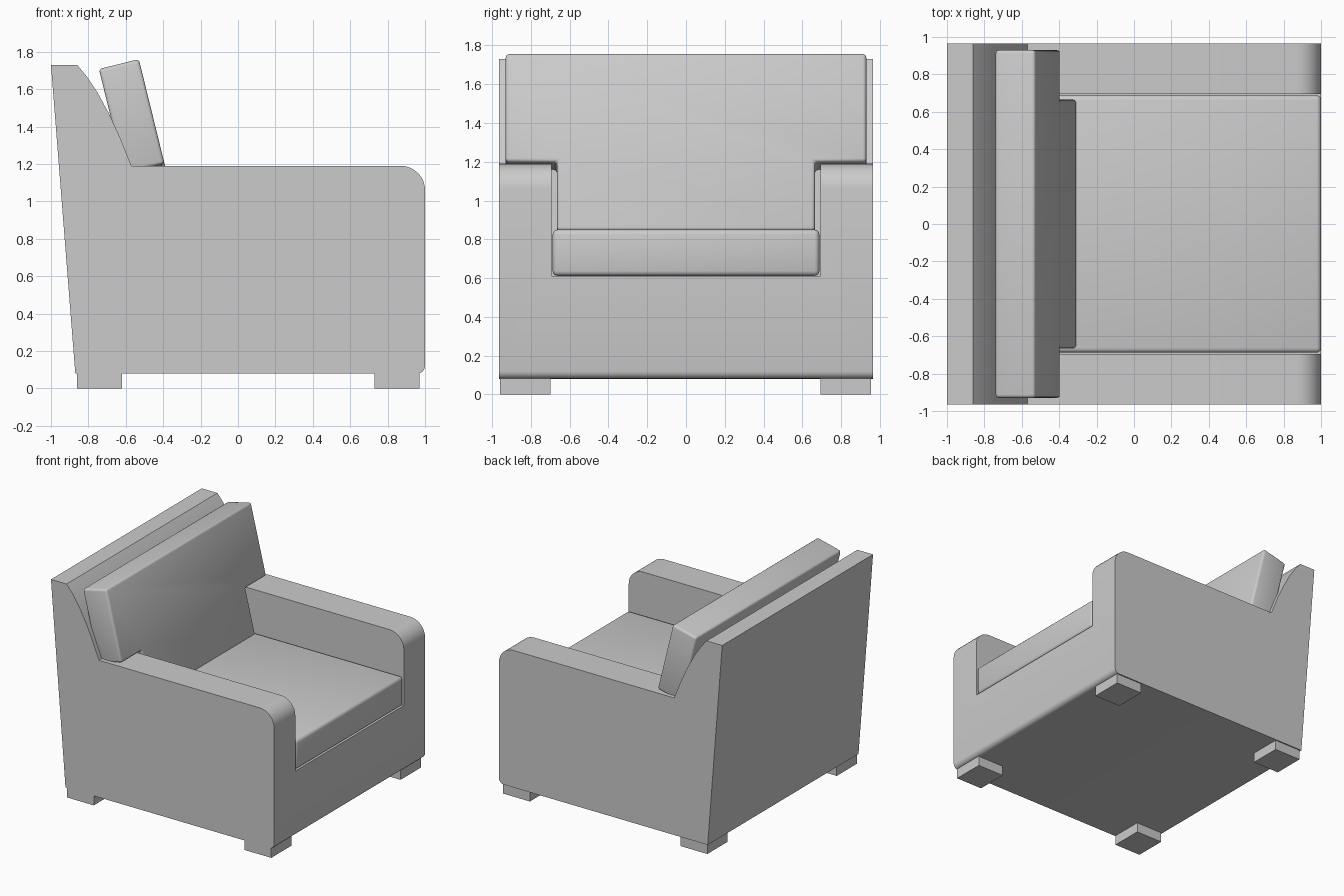
import bpy, bmesh, math
from mathutils import Vector

cube = bpy.data.objects.get("Cube")
if cube:
    bpy.data.objects.remove(cube, do_unlink=True)

fabric = bpy.data.materials.new("light_grey_fabric")
fabric.use_nodes = True
colour = (0.6, 0.6, 0.6, 1)
fabric.diffuse_color = colour
fabric.node_tree.nodes["Principled BSDF"].inputs["Base Color"].default_value = colour


def prism(name, outline, sweep):
    """Extrude a closed outline of 3D points along a vector."""
    bm = bmesh.new()
    face = bm.faces.new([bm.verts.new(p) for p in outline])
    moved = bmesh.ops.extrude_face_region(bm, geom=[face])["geom"]
    verts = [g for g in moved if isinstance(g, bmesh.types.BMVert)]
    bmesh.ops.translate(bm, verts=verts, vec=sweep)
    bmesh.ops.recalc_face_normals(bm, faces=bm.faces)
    mesh = bpy.data.meshes.new(name)
    bm.to_mesh(mesh)
    bm.free()
    mesh.materials.append(fabric)
    obj = bpy.data.objects.new(name, mesh)
    bpy.context.collection.objects.link(obj)
    return obj


def side_prism(name, profile, y0, y1):
    """Extrude an x-z profile between two y positions."""
    return prism(name, [Vector((x, y0, z)) for x, z in profile], Vector((0, y1 - y0, 0)))


def arc(cx, cz, r, start, end, steps):
    angles = [math.radians(start + (end - start) * i / steps) for i in range(steps + 1)]
    return [(cx + r * math.cos(a), cz + r * math.sin(a)) for a in angles]


def apply_modifier(obj, kind, **settings):
    mod = obj.modifiers.new(kind.title(), kind)
    for key, value in settings.items():
        setattr(mod, key, value)
    activate(obj)
    bpy.ops.object.modifier_apply(modifier=mod.name)


def activate(obj):
    bpy.ops.object.select_all(action='DESELECT')
    obj.select_set(True)
    bpy.context.view_layer.objects.active = obj


def smooth(obj):
    activate(obj)
    bpy.ops.object.shade_smooth_by_angle(angle=math.radians(32))


# Frame: back and arms share one side profile, with the seat well cut out
profile = [(-0.87, 0.08), (-1, 1.73), (-0.86, 1.73), (-0.81, 1.67), (-0.75, 1.58),
           (-0.69, 1.47), (-0.63, 1.34), (-0.57, 1.19)]
profile += arc(0.87, 1.06, 0.13, 90, 0, 8)
profile += arc(0.96, 0.12, 0.04, 0, -90, 4)
frame = side_prism("chair_frame", profile, -0.965, 0.965)

well = [(1.1, 0.61), (-0.5, 0.61), (-0.5, 0.85), (-0.572, 1.19), (-0.572, 1.3), (1.1, 1.3)]
cutter = side_prism("seat_well_cutter", well, -0.695, 0.695)
cutter.hide_render = True
apply_modifier(frame, 'BOOLEAN', operation='DIFFERENCE', object=cutter, solver='EXACT')
bpy.data.objects.remove(cutter, do_unlink=True)
smooth(frame)

# Seat cushion
seat = side_prism("seat_cushion", [(-0.5, 0.612), (1, 0.612), (1, 0.85), (-0.5, 0.85)],
                  -0.688, 0.688)
apply_modifier(seat, 'BEVEL', width=0.025, segments=3)
smooth(seat)

# Back cushion: T-shaped, leaning back, with its shoulders resting on the arms
tilt = math.radians(13.8)
down = Vector((math.sin(tilt), 0, -math.cos(tilt)))
back = Vector((-math.cos(tilt), 0, -math.sin(tilt)))
top = Vector((-0.53, 0, 1.76))
half = [(0.93, 0), (0.93, 0.575), (0.665, 0.575), (0.665, 0.94)]
outline = half + [(-y, s) for y, s in reversed(half)]
cushion = prism("back_cushion", [top + down * s + Vector((0, y, 0)) for y, s in outline],
                back * 0.22)
apply_modifier(cushion, 'BEVEL', width=0.018, segments=3)
smooth(cushion)

# Feet
for end, x in (("back", -0.86), ("front", 0.73)):
    for side, y in (("right", -0.96), ("left", 0.695)):
        side_prism(f"{end}_{side}_foot",
                   [(x, 0), (x + 0.24, 0), (x + 0.24, 0.085), (x, 0.085)], y, y + 0.26)
